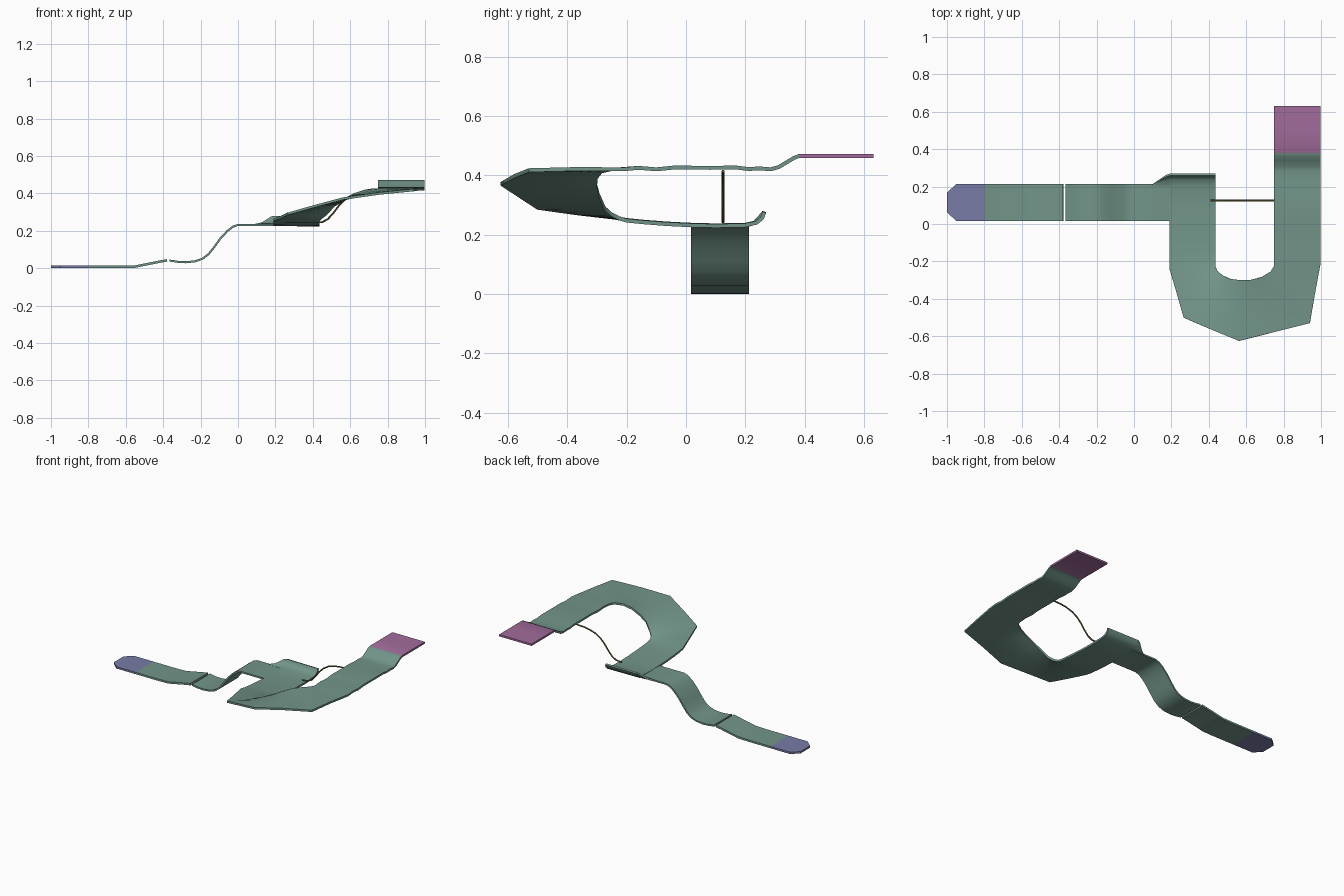
import bpy, math
from mathutils import Vector

if "Cube" in bpy.data.objects:
    bpy.data.objects.remove(bpy.data.objects["Cube"])


def mat(name, rgb):
    m = bpy.data.materials.new(name)
    m.diffuse_color = (*rgb, 1)
    m.use_nodes = True
    m.node_tree.nodes["Principled BSDF"].inputs["Base Color"].default_value = m.diffuse_color
    return m


GREEN = mat("sage_green", (0.17, 0.30, 0.25))
BLUE = mat("slate_blue", (0.19, 0.20, 0.38))
PURPLE = mat("dusty_purple", (0.36, 0.15, 0.33))
OLIVE = mat("olive", (0.16, 0.14, 0.05))


def smooth(ob, angle=40):
    bpy.ops.object.select_all(action='DESELECT')
    ob.select_set(True)
    bpy.context.view_layer.objects.active = ob
    bpy.ops.object.shade_smooth_by_angle(angle=math.radians(angle))


def ribbon(name, rows, thick, mats=(GREEN,), rule=None, cols=6):
    """Loft a sheet between pairs of edge points, thickened downwards."""
    verts, faces = [], []
    for a, b in rows:
        a, b = Vector(a), Vector(b)
        verts += [a.lerp(b, i / cols) for i in range(cols + 1)]
    n = cols + 1
    for r in range(len(rows) - 1):
        for c in range(cols):
            i = r * n + c
            faces.append((i, i + 1, i + n + 1, i + n))
    me = bpy.data.meshes.new(name)
    me.from_pydata(verts, [], faces)
    me.update()
    if sum(p.normal.z * p.area for p in me.polygons) < 0:
        me.flip_normals()
    for m in mats:
        me.materials.append(m)
    if rule:
        for p in me.polygons:
            p.material_index = rule(p.center)
    ob = bpy.data.objects.new(name, me)
    bpy.context.collection.objects.link(ob)
    s = ob.modifiers.new("thickness", 'SOLIDIFY')
    s.thickness, s.offset = thick, -1
    bpy.context.view_layer.objects.active = ob
    ob.select_set(True)
    bpy.ops.object.modifier_apply(modifier=s.name)
    smooth(ob)
    return ob


Y0, Y1 = 0.017, 0.213


def along_x(profile):
    return [((x, Y0, z), (x, Y1, z)) for x, z in profile]


# Lower launch strip with a chamfered blue end
tip = [((-1, 0.062, 0.013), (-1, 0.168, 0.013))]
launch = [(-0.95, 0.013), (-0.8, 0.013), (-0.62, 0.013), (-0.55, 0.015), (-0.5, 0.025),
          (-0.42, 0.041), (-0.38, 0.048)]
ribbon("launch_strip", tip + along_x(launch), 0.013, (GREEN, BLUE),
       lambda c: 1 if c.x < -0.8 else 0)

# Curved ramp up to the lower platform
ramp = [(-0.365, 0.046), (-0.32, 0.039), (-0.28, 0.037), (-0.23, 0.042), (-0.19, 0.056),
        (-0.16, 0.08), (-0.13, 0.118), (-0.10, 0.16), (-0.06, 0.203), (-0.03, 0.226),
        (0, 0.237), (0.1, 0.237), (0.19, 0.237)]
ribbon("ramp_strip", along_x(ramp), 0.011)

# Upturned flare joining ramp and platform lip
ribbon("lip_flare", [((0.19, 0.2, 0.238), (0.09, 0.2, 0.237)),
                     ((0.19, 0.235, 0.248), (0.1, 0.213, 0.238)),
                     ((0.19, 0.252, 0.262), (0.13, 0.228, 0.246)),
                     ((0.19, 0.258, 0.28), (0.175, 0.254, 0.275))], 0.011)

# Lower platform with lip, banked U turn, upper track and end pad
lower = [(0.258, 0.28), (0.252, 0.262), (0.235, 0.248), (0.2, 0.24), (0.1, 0.238),
         (0.02, 0.24), (-0.06, 0.244), (-0.14, 0.25), (-0.2, 0.256)]
rows = [((0.19, y, z), (0.435, y, z - 0.002)) for y, z in lower]
rows += [((0.19, -0.24, 0.264), (0.435, -0.225, 0.262)),
         ((0.228, -0.37, 0.279), (0.445, -0.25, 0.275)),
         ((0.265, -0.5, 0.297), (0.47, -0.272, 0.295)),
         ((0.41, -0.563, 0.338), (0.51, -0.292, 0.34)),
         ((0.56, -0.625, 0.378), (0.56, -0.3, 0.37)),
         ((0.75, -0.578, 0.405), (0.62, -0.3, 0.4)),
         ((0.94, -0.53, 0.424), (0.68, -0.285, 0.42)),
         ((0.968, -0.37, 0.428), (0.73, -0.255, 0.427)),
         ((0.998, -0.21, 0.427), (0.748, -0.225, 0.427))]
upper = [(-0.16, 0.432), (-0.1, 0.427), (-0.04, 0.433), (0.08, 0.432), (0.17, 0.433),
         (0.21, 0.428), (0.25, 0.43), (0.285, 0.427), (0.31, 0.434), (0.34, 0.452),
         (0.36, 0.464), (0.38, 0.472), (0.5, 0.472), (0.632, 0.472)]
rows += [((0.998, y, z), (0.748, y, z)) for y, z in upper]
ribbon("u_turn_track", rows, 0.013, (GREEN, PURPLE), lambda c: 1 if c.y > 0.38 else 0)

# Thin bent rod linking the two levels
cu = bpy.data.curves.new("link_rod", 'CURVE')
cu.dimensions = '3D'
cu.bevel_depth, cu.bevel_resolution, cu.use_fill_caps = 0.005, 2, True
path = [(0.41, 0.243), (0.45, 0.246), (0.48, 0.262), (0.51, 0.295), (0.54, 0.335),
        (0.57, 0.365), (0.61, 0.39), (0.66, 0.405), (0.7, 0.411), (0.765, 0.414)]
sp = cu.splines.new('POLY')
sp.points.add(len(path) - 1)
for p, (x, z) in zip(sp.points, path):
    p.co = (x, 0.125, z, 1)
cu.materials.append(OLIVE)
rod = bpy.data.objects.new("link_rod", cu)
bpy.context.collection.objects.link(rod)
bpy.ops.object.select_all(action='DESELECT')
rod.select_set(True)
bpy.context.view_layer.objects.active = rod
bpy.ops.object.convert(target='MESH')
smooth(bpy.context.view_layer.objects.active)
